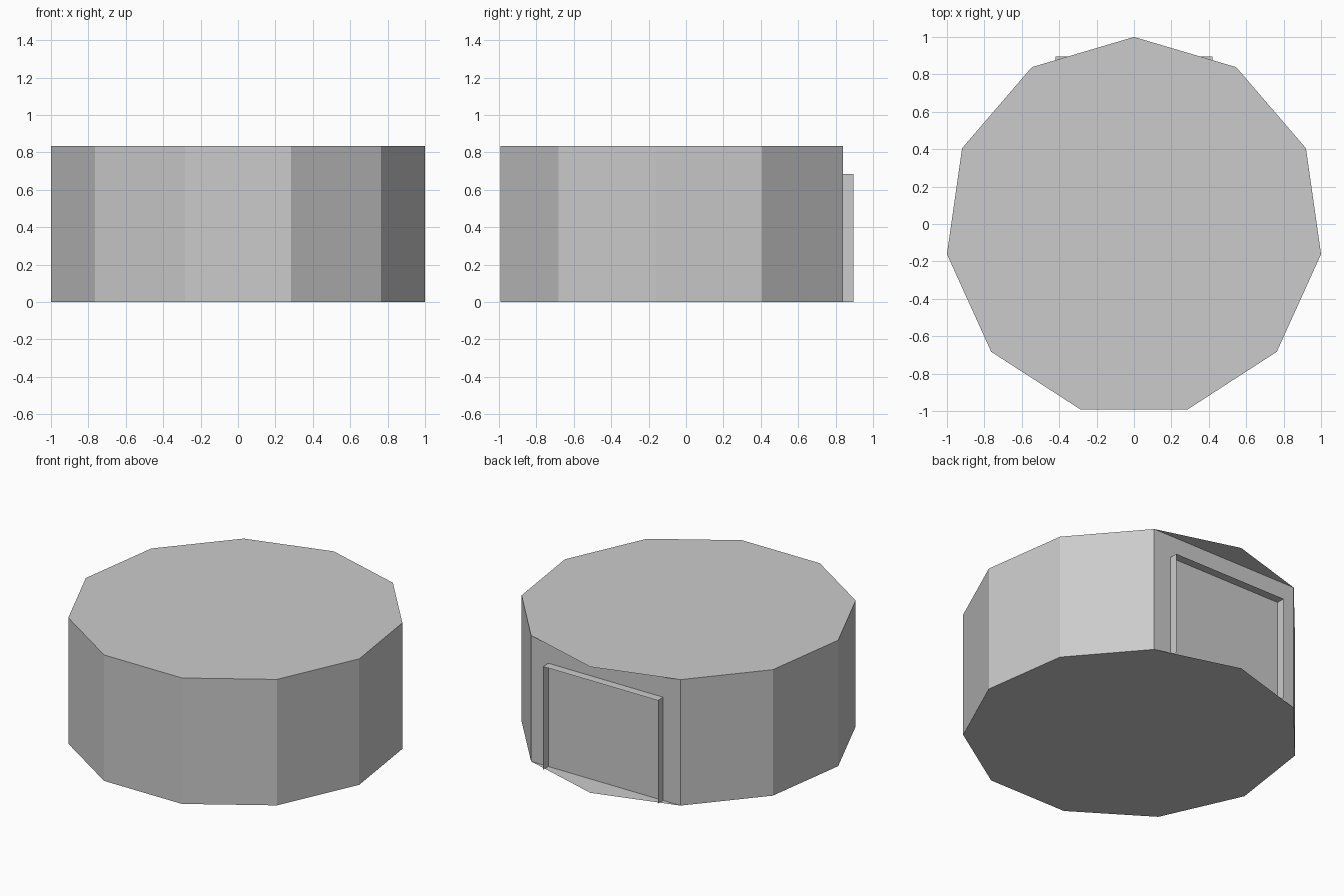
import bpy, math

if "Cube" in bpy.data.objects:
    bpy.data.objects.remove(bpy.data.objects["Cube"])

H = 0.833
N = 11


def sheet(name, verts, faces):
    mesh = bpy.data.meshes.new(name)
    mesh.from_pydata(verts, [], faces)
    obj = bpy.data.objects.new(name, mesh)
    bpy.context.collection.objects.link(obj)
    return obj


def strip(name, path, closed=False, z=H):
    # vertical wall band along a plan path
    n = len(path)
    verts = [(x, y, 0) for x, y in path] + [(x, y, z) for x, y in path]
    faces = [(i, (i + 1) % n, n + (i + 1) % n, n + i)
             for i in range(n if closed else n - 1)]
    return sheet(name, verts, faces)


# eleven-sided plan, point towards the back, running counter-clockwise
plan = [(-1.0103 * math.sin(a), 1.017 * math.cos(a) - 0.017)
        for a in (2 * math.pi * k / N for k in range(N))]

# walls skip the back point, leaving one flat back wall
strip("walls", plan[1:], closed=True)

# roof and floor are thin sheets that overhang the back wall
sheet("roof", [(x, y, H) for x, y in plan], [tuple(range(N))])
sheet("floor", [(x, y, 0) for x, y in plan], [tuple(reversed(range(N)))])

# open door surround: two jambs and a head, projecting from the back wall
W, D, Y0, Y1 = 0.42, 0.683, plan[1][1], 0.895
outline = [(W, 0), (W, D), (-W, D), (-W, 0)]
sheet("door_surround",
      [(x, Y0, z) for x, z in outline] + [(x, Y1, z) for x, z in outline],
      [(i, i + 1, i + 5, i + 4) for i in range(3)])
